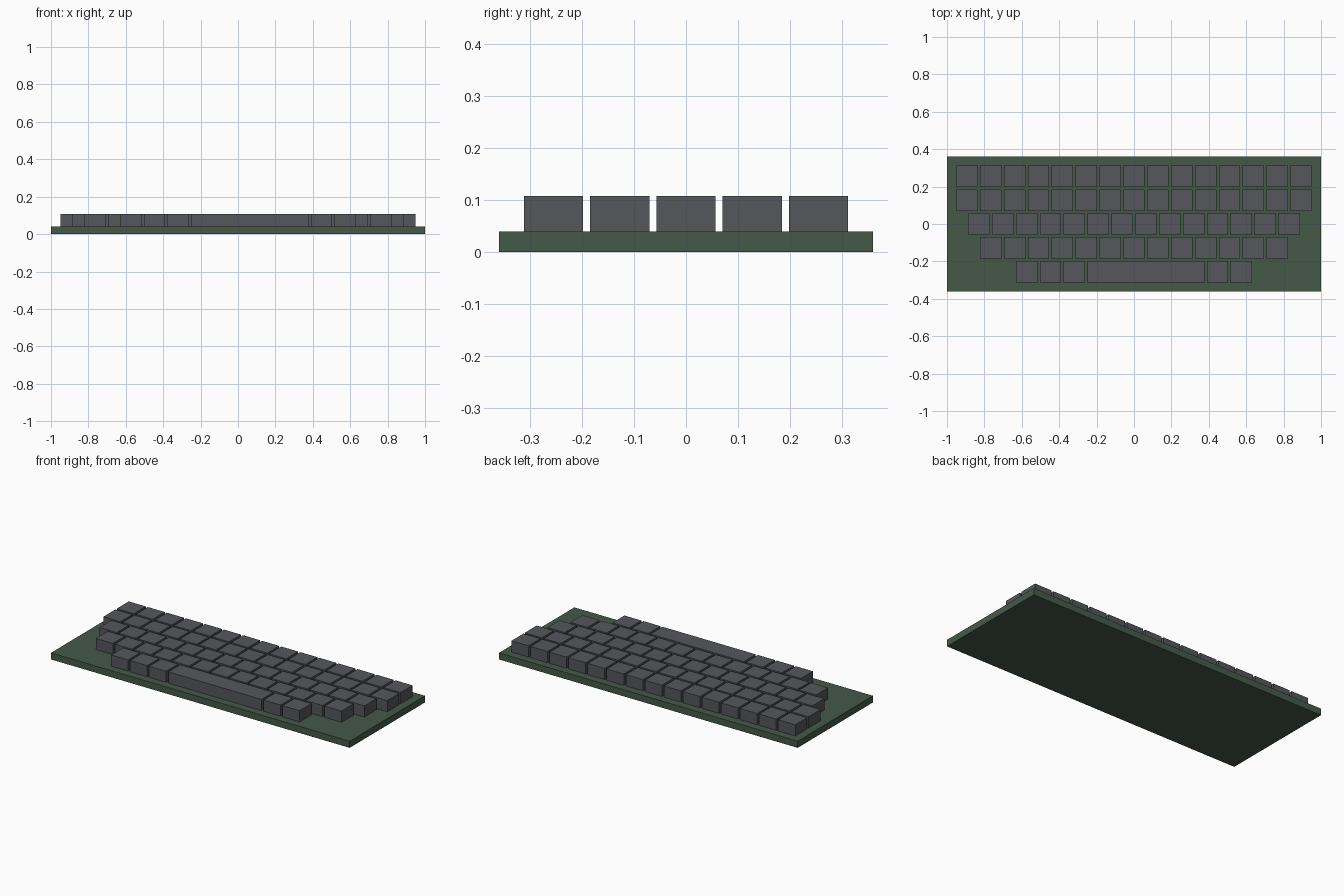
import bpy

if "Cube" in bpy.data.objects:
    bpy.data.objects.remove(bpy.data.objects["Cube"])

PITCH = 0.1276      # spacing of one key unit
GAP = 0.0136        # gap between neighbouring keys
BASE_H, KEY_TOP = 0.04, 0.108


def material(name, rgb):
    mat = bpy.data.materials.new(name)
    mat.diffuse_color = (*rgb, 1.0)
    mat.use_nodes = True
    mat.node_tree.nodes["Principled BSDF"].inputs["Base Color"].default_value = mat.diffuse_color
    return mat


def box(name, centre, size, mat):
    bpy.ops.mesh.primitive_cube_add(size=1, location=centre)
    obj = bpy.context.object
    obj.name = name
    obj.scale = size
    bpy.ops.object.transform_apply(location=False, rotation=False, scale=True)
    obj.data.materials.append(mat)
    return obj


base_mat = material("base_green", (0.06, 0.10, 0.068))
key_mat = material("key_grey", (0.09, 0.095, 0.105))

# Flat base plate
box("base_plate", (0, 0, BASE_H / 2), (2.0, 0.72, BASE_H), base_mat)

# Key widths in units, back row to front row; each row is centred
rows = {
    "number": [1] * 15,
    "upper": [1] * 15,
    "home": [1] * 14,
    "lower": [1] * 13,
    "space": [1, 1, 1, 5, 1, 1],
}

# Keys
for r, (row_name, widths) in enumerate(rows.items()):
    x = -sum(widths) * PITCH / 2
    y = (2 - r) * PITCH
    for i, units in enumerate(widths):
        w = units * PITCH
        name = "space_bar" if units > 1 else f"{row_name}_row_key_{i + 1}"
        box(name, (x + w / 2, y, (BASE_H + KEY_TOP) / 2),
            (w - GAP, PITCH - GAP, KEY_TOP - BASE_H), key_mat)
        x += w
